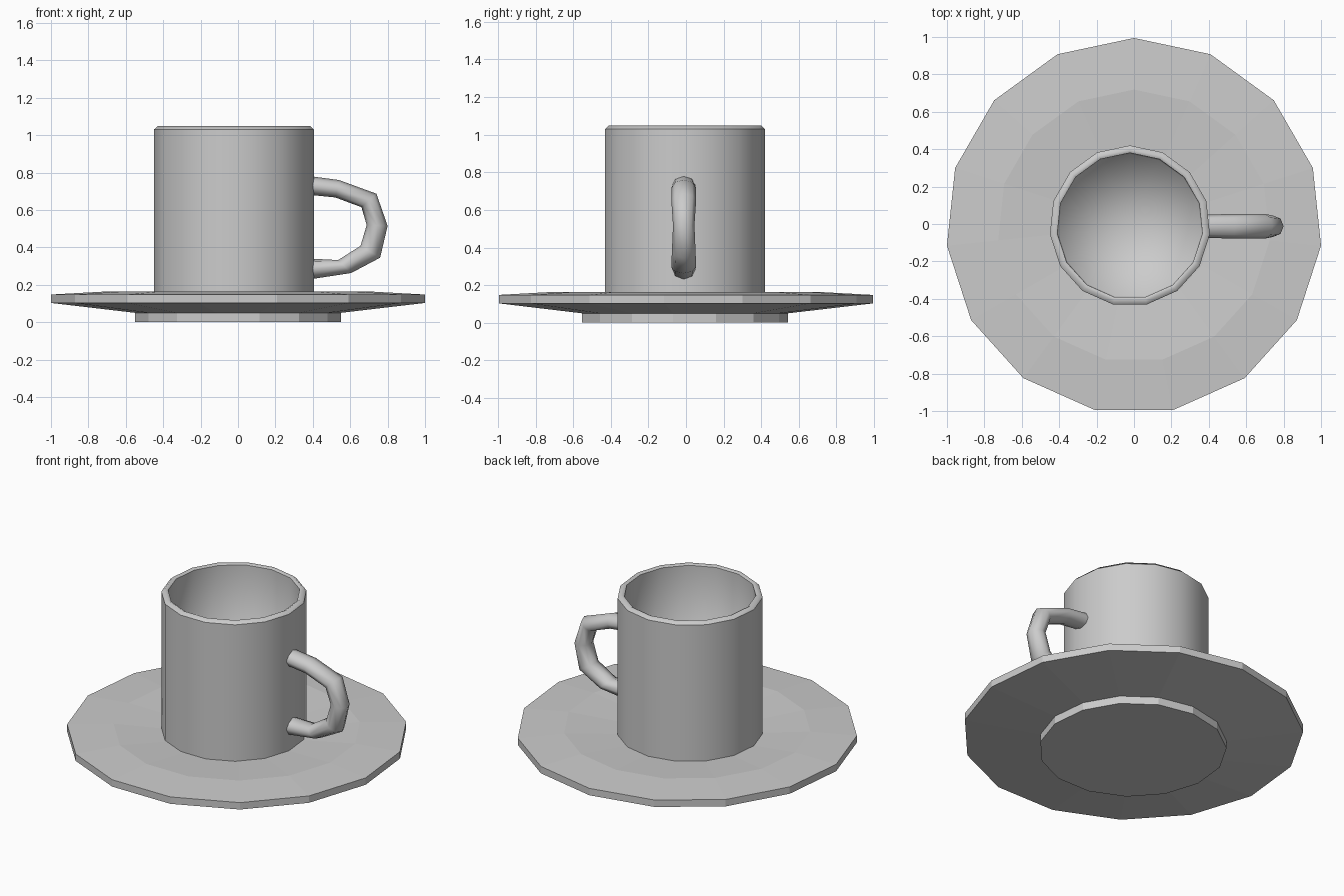
import bpy, bmesh, math
from mathutils import Vector

if "Cube" in bpy.data.objects:
    bpy.data.objects.remove(bpy.data.objects["Cube"])

SIDES = 15


def finish(bm, name, smooth):
    bmesh.ops.recalc_face_normals(bm, faces=bm.faces)
    for f in bm.faces:
        f.smooth = smooth
    mesh = bpy.data.meshes.new(name)
    bm.to_mesh(mesh)
    bm.free()
    obj = bpy.data.objects.new(name, mesh)
    bpy.context.collection.objects.link(obj)
    return obj


def skin(bm, rings):
    """Join consecutive rings with quads and cap both ends."""
    for a, b in zip(rings, rings[1:]):
        n = len(a)
        for i in range(n):
            j = (i + 1) % n
            bm.faces.new((a[i], a[j], b[j], b[i]))
    bm.faces.new(rings[0])
    bm.faces.new(rings[-1])


def lathe(profile, cx, cy):
    """Spin (radius, z) points into a 15-sided solid with a corner towards +y."""
    bm = bmesh.new()
    rings = []
    for r, z in profile:
        angles = [math.pi / 2 + math.tau * i / SIDES for i in range(SIDES)]
        rings.append([bm.verts.new((cx + r * math.cos(a), cy + r * math.sin(a), z))
                      for a in angles])
    skin(bm, rings)
    return bm, rings


# Saucer: foot, flared underside, thin rim, shallow dish
bm, _ = lathe([(0.553, 0), (0.553, 0.05), (1.0055, 0.103), (1.0055, 0.148),
               (0.73, 0.163), (0.42, 0.142)], 0, -0.011)
finish(bm, "saucer", False)

# Cup: outer wall, bevelled lip, inner wall and floor
bm, rings = lathe([(0.43, 0.135), (0.43, 1.03), (0.408, 1.05), (0.39, 1.04),
                   (0.385, 0.20)], -0.022, -0.01)
# poke the floor so its smooth shading blends with the wall
floor = next(f for f in bm.faces if set(f.verts) == set(rings[-1]))
bmesh.ops.poke(bm, faces=[floor])
for ring in (rings[0], rings[1], rings[3]):
    for i in range(SIDES):
        bm.edges.get((ring[i], ring[i - 1])).smooth = False
finish(bm, "cup", True)

# Handle: oval section swept along a D-shaped path (inner and outer edge points)
outer = [(0.39, 0.78), (0.54, 0.76), (0.74, 0.687), (0.80, 0.515),
         (0.76, 0.345), (0.605, 0.263), (0.39, 0.23)]
inner = [(0.39, 0.68), (0.52, 0.667), (0.66, 0.615), (0.688, 0.52),
         (0.655, 0.408), (0.535, 0.332), (0.39, 0.34)]
widths = [0.062, 0.066, 0.066, 0.057, 0.063, 0.066, 0.062]
bm = bmesh.new()
rings = []
for (ox, oz), (ix, iz), w in zip(outer, inner, widths):
    o, i = Vector((ox, -0.012, oz)), Vector((ix, -0.012, iz))
    mid, half = (o + i) / 2, (o - i) / 2
    rings.append([bm.verts.new(mid + half * math.cos(a) + Vector((0, w * math.sin(a), 0)))
                  for a in (math.tau * k / 8 for k in range(8))])
skin(bm, rings)
for ring in (rings[0], rings[-1]):
    for k in range(8):
        bm.edges.get((ring[k], ring[k - 1])).smooth = False
finish(bm, "handle", True)
